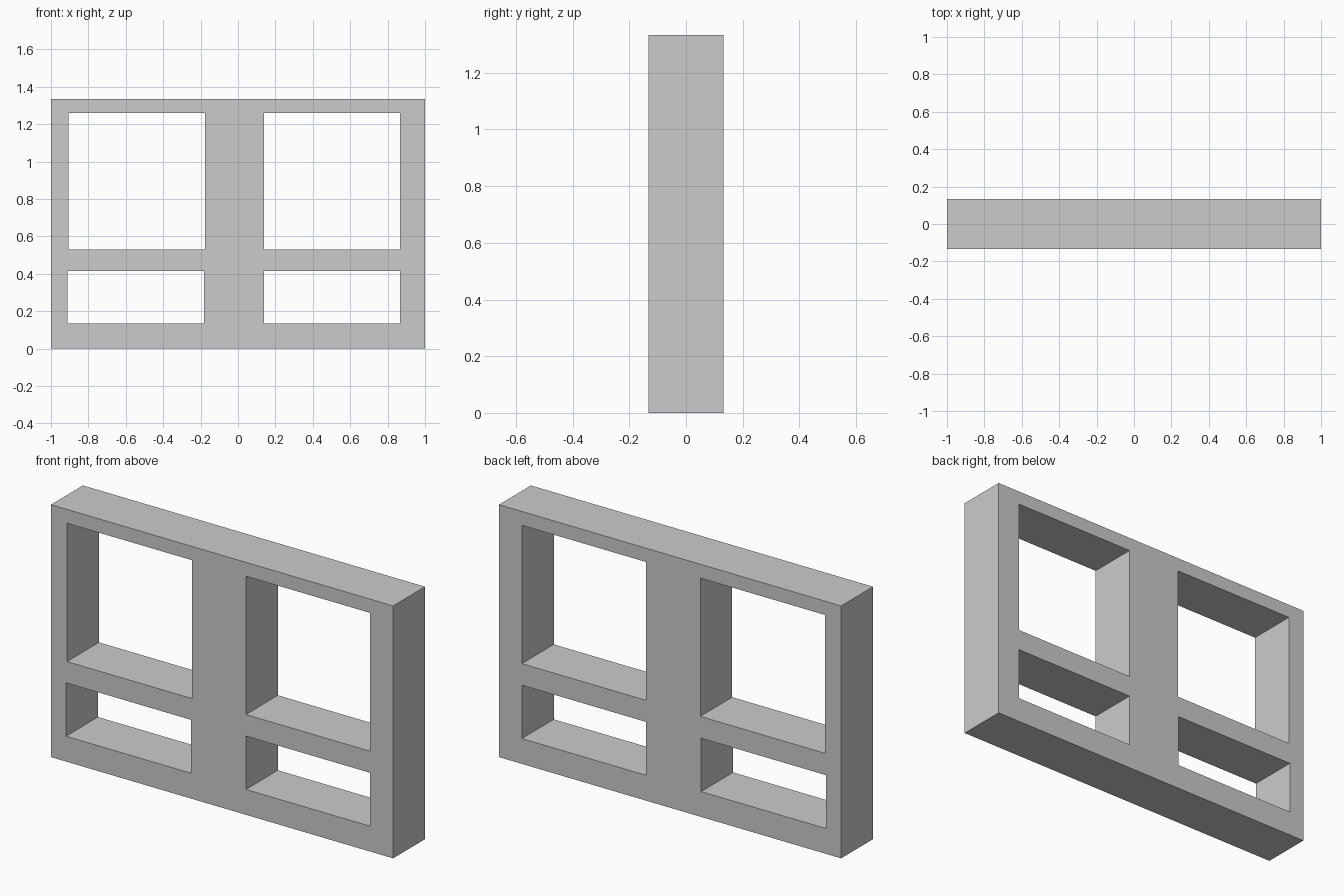
import bpy

if "Cube" in bpy.data.objects:
    bpy.data.objects.remove(bpy.data.objects["Cube"])

DEPTH = 0.266
HEIGHT = 1.334


def box(name, x0, x1, z0, z1, depth):
    """Axis-aligned box centred on y = 0."""
    bpy.ops.mesh.primitive_cube_add(size=1, location=((x0 + x1) / 2, 0, (z0 + z1) / 2))
    ob = bpy.context.object
    ob.name = name
    ob.scale = (x1 - x0, depth, z1 - z0)
    bpy.ops.object.transform_apply(location=False, rotation=False, scale=True)
    return ob


# Solid slab that becomes the window frame
frame = box("window_frame", -1, 1, 0, HEIGHT, DEPTH)

# Openings: two tall upper panes and two low lower panes (x0, x1, z0, z1)
openings = [
    (-0.906, -0.177, 0.53, 1.261),
    (0.14, 0.866, 0.53, 1.261),
    (-0.912, -0.182, 0.134, 0.416),
    (0.14, 0.866, 0.134, 0.416),
]

# Cut each opening straight through the slab
for bounds in openings:
    cutter = box("opening_cutter", *bounds, DEPTH * 2)
    cutter.hide_render = True
    mod = frame.modifiers.new("opening", 'BOOLEAN')
    mod.operation = 'DIFFERENCE'
    mod.solver = 'EXACT'
    mod.object = cutter
    bpy.context.view_layer.objects.active = frame
    bpy.ops.object.modifier_apply(modifier=mod.name)
    bpy.data.objects.remove(cutter)
